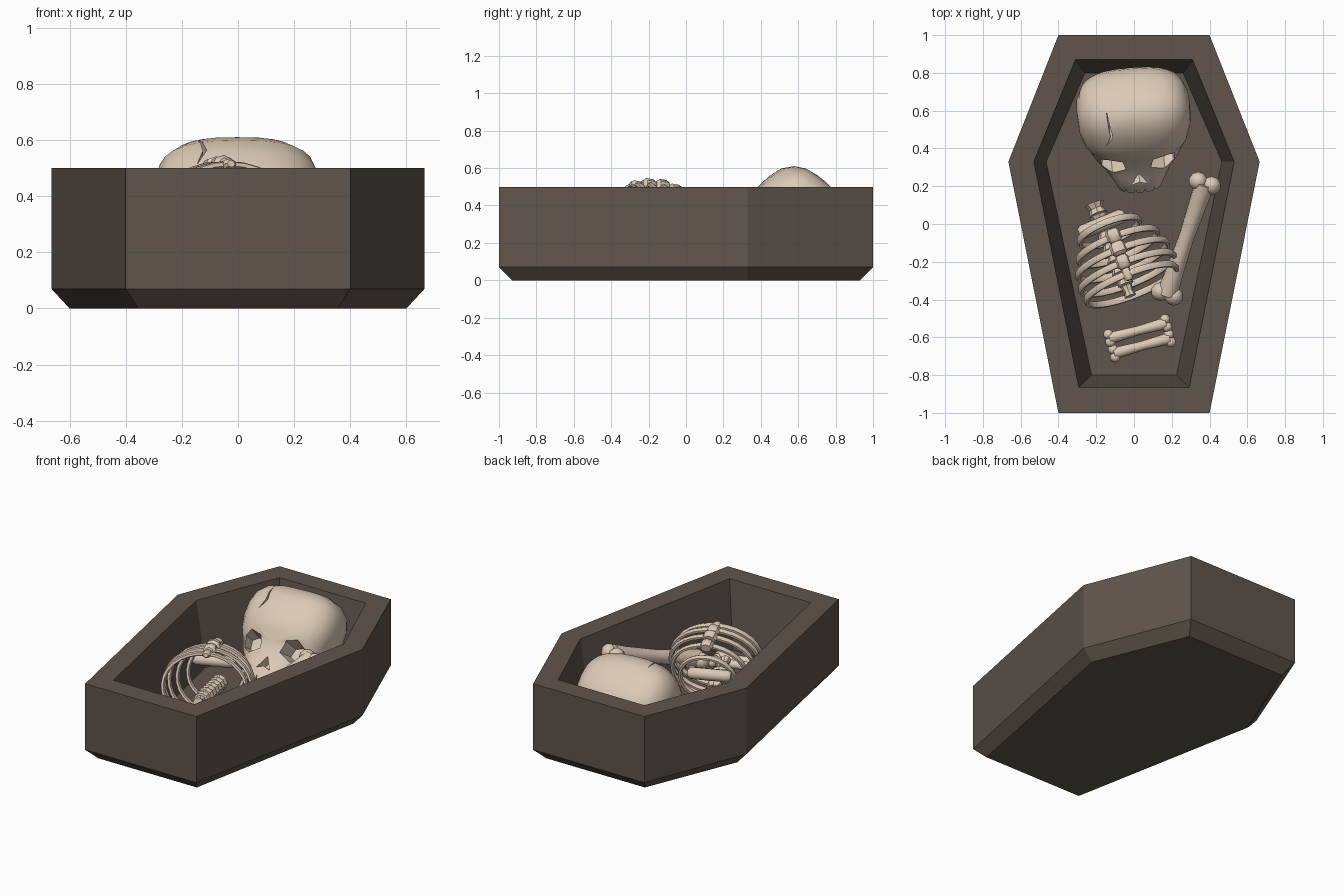
import bpy, bmesh, math
from mathutils import Vector, Matrix, Euler

if "Cube" in bpy.data.objects:
    bpy.data.objects.remove(bpy.data.objects["Cube"])


def material(name, rgb):
    m = bpy.data.materials.new(name)
    m.diffuse_color = (*rgb, 1)
    m.use_nodes = True
    m.node_tree.nodes["Principled BSDF"].inputs["Base Color"].default_value = m.diffuse_color
    return m


WOOD = material("dark wood", (0.115, 0.09, 0.072))
BONE = material("pale bone", (0.72, 0.59, 0.47))


def add_loft(bm, rings, caps=True, loop=False):
    rows = [[bm.verts.new(p) for p in r] for r in rings]
    pairs = list(zip(rows, rows[1:]))
    if loop:
        pairs.append((rows[-1], rows[0]))
    for a, b in pairs:
        n = len(a)
        for i in range(n):
            j = (i + 1) % n
            bm.faces.new((a[i], a[j], b[j], b[i]))
    if caps and not loop:
        bm.faces.new(rows[0][::-1])
        bm.faces.new(rows[-1])


def finish(bm, name, mat, smooth=None):
    bmesh.ops.recalc_face_normals(bm, faces=bm.faces)
    me = bpy.data.meshes.new(name)
    bm.to_mesh(me)
    bm.free()
    ob = bpy.data.objects.new(name, me)
    bpy.context.collection.objects.link(ob)
    me.materials.append(mat)
    if smooth:
        shade(ob, smooth)
    return ob


def shade(ob, angle):
    bpy.ops.object.select_all(action='DESELECT')
    ob.select_set(True)
    bpy.context.view_layer.objects.active = ob
    bpy.ops.object.shade_smooth_by_angle(angle=math.radians(angle))


def tube(bm, stations, n=8):
    """stations: (point, radius) along a straight line"""
    d = (stations[-1][0] - stations[0][0]).normalized()
    s = d.orthogonal().normalized()
    t = d.cross(s)
    add_loft(bm, [[p + r * (s * math.cos(2 * math.pi * i / n) + t * math.sin(2 * math.pi * i / n))
                   for i in range(n)] for p, r in stations])


# Coffin: outer shell, rim and tapered hollow lofted as one strip
def hexagon(top, shoulder, bottom, z):
    (tx, ty), sx, (bx, by) = top, shoulder, bottom
    return [Vector((x, y, z)) for x, y in
            ((tx, ty), (-tx, ty), (-sx, 0.33), (-bx, by), (bx, by), (sx, 0.33))]


bm = bmesh.new()
add_loft(bm, [hexagon((0.355, 0.93), 0.6, (0.355, -0.93), 0),
              hexagon((0.4, 1), 0.665, (0.4, -1), 0.07),
              hexagon((0.4, 1), 0.665, (0.4, -1), 0.5),
              hexagon((0.31, 0.87), 0.53, (0.292, -0.865), 0.5),
              hexagon((0.26, 0.80), 0.465, (0.225, -0.8), 0.08)])
finish(bm, "coffin", WOOD)

# Skull, built upright (face towards -y) and then tipped back
place = Matrix.Translation((0.035, 0.165, 0.2)) @ Euler((math.radians(-38.5), 0, math.radians(5))).to_matrix().to_4x4()


def skull_ring(z, hw, yf, yb, n=28, e=2.7):
    pts = []
    for i in range(n):
        c, s = math.cos(2 * math.pi * i / n), math.sin(2 * math.pi * i / n)
        pts.append(Vector((hw * math.copysign(abs(c) ** (2 / e), c),
                           (yf + yb) / 2 + (yb - yf) / 2 * math.copysign(abs(s) ** (2 / e), s), z)))
    return pts


bm = bmesh.new()
add_loft(bm, [skull_ring(*r) for r in (
    (-0.01, 0.12, 0.01, 0.17), (0.06, 0.145, 0.0, 0.2), (0.11, 0.185, 0.01, 0.34),
    (0.17, 0.235, 0.015, 0.41), (0.24, 0.265, 0.015, 0.43), (0.30, 0.285, -0.012, 0.44),
    (0.38, 0.3, -0.012, 0.45), (0.46, 0.3, 0.0, 0.45), (0.53, 0.28, 0.025, 0.43),
    (0.58, 0.235, 0.07, 0.38), (0.605, 0.17, 0.12, 0.33), (0.615, 0.08, 0.18, 0.27))])
skull = finish(bm, "skull", BONE)


def cut(name, outline, front, back, shrink):
    """Carve a tapered hole with the given x,z outline into the skull"""
    cx = sum(p[0] for p in outline) / len(outline)
    cz = sum(p[1] for p in outline) / len(outline)
    bm = bmesh.new()
    add_loft(bm, [[(cx + (x - cx) * k, y, cz + (z - cz) * k) for x, z in outline]
                  for y, k in ((front, 1), (back, shrink))])
    cutter = finish(bm, name, BONE)
    mod = skull.modifiers.new(name, 'BOOLEAN')
    mod.operation, mod.solver, mod.object = 'DIFFERENCE', 'EXACT', cutter
    bpy.context.view_layer.objects.active = skull
    bpy.ops.object.modifier_apply(modifier=name)
    bpy.data.objects.remove(cutter)


for side in (-1, 1):
    cut("eye_socket", [(side * (0.138 + x), 0.215 + z) for x, z in
                       ((-0.085, -0.03), (-0.06, 0.055), (0.02, 0.08), (0.08, 0.04),
                        (0.07, -0.05), (0.0, -0.08))], -0.04, 0.13, 0.6)
cut("nose", [(-0.05, 0.065), (0, 0.155), (0.05, 0.065), (0, 0.085)], -0.03, 0.08, 0.7)
for x in (-0.075, -0.025, 0.025, 0.075):
    cut("tooth_gap", [(x - 0.011, -0.03), (x + 0.011, -0.03), (x, 0.025)], -0.03, 0.05, 1)
# Crack in the forehead
cut("crack", [(-0.16, 0.405), (-0.12, 0.475), (-0.145, 0.60), (-0.133, 0.475)], -0.05, 0.1, 1)
skull.data.transform(place)
shade(skull, 35)

# Rib cage: rings stacked along a slanted axis
axis = Vector((0.36, -0.92, 0.2)).normalized()
side = Vector((0.92, 0.36, 0)).normalized()
up = side.cross(axis) * -1
if up.z < 0:
    up = -up


def rib_point(c, w, h, a):
    return c + side * (w * math.cos(a)) + up * (h * math.sin(a)) + axis * (-0.02 * math.sin(a))


bm = bmesh.new()
ribs = [(Vector((-0.13, -0.04, 0.28)), 0.17, 0.165), (Vector((-0.085, -0.12, 0.285)), 0.225, 0.20),
        (Vector((-0.06, -0.19, 0.295)), 0.255, 0.215), (Vector((-0.035, -0.26, 0.305)), 0.265, 0.215),
        (Vector((-0.015, -0.32, 0.315)), 0.255, 0.205)]
N = 28
for c, w, h in ribs:
    rings = []
    for i in range(N):
        a = 2 * math.pi * i / N
        rad = (side * math.cos(a) + up * math.sin(a))
        p = rib_point(c, w, h, a)
        rings.append([p + rad * (0.014 * math.cos(k * math.pi / 3)) + axis * (0.02 * math.sin(k * math.pi / 3))
                      for k in range(6)])
    add_loft(bm, rings, loop=True)
finish(bm, "ribs", BONE, 50)

# Spine: a row of waisted vertebrae along the underside
bm = bmesh.new()
for i in range(8):
    p = Vector((-0.2, 0.08, 0.14)) + axis * (0.068 * i)
    r = 0.052 if i < 6 else 0.045 - 0.012 * (i - 6)
    tube(bm, [(p - axis * 0.03, r), (p, r * 0.7), (p + axis * 0.03, r)])
finish(bm, "spine", BONE, 40)

# Breastbone along the top of the ribs, and the collar bar
bm = bmesh.new()
for (c, w, h), r in zip(ribs[1:], (0.04, 0.045, 0.04, 0.025)):
    p = rib_point(c, w, h, math.pi / 2)
    tube(bm, [(p - axis * 0.036, r * 0.8), (p - axis * 0.02, r), (p + axis * 0.02, r), (p + axis * 0.036, r * 0.6)])
for v in bm.verts:
    v.co.z = 0.5 + (v.co.z - 0.5) * 0.85
finish(bm, "breastbone", BONE, 40)
bm = bmesh.new()
a, b = Vector((-0.29, -0.05, 0.33)), Vector((-0.05, 0.05, 0.33))
tube(bm, [(a, 0.025), (a.lerp(b, 0.08), 0.038), (a.lerp(b, 0.92), 0.038), (b, 0.025)])
finish(bm, "collar_bar", BONE, 50)


# Loose long bones: flared shaft with two knuckles at each end
def long_bone(name, a, b, shaft, knob):
    a, b = Vector(a), Vector(b)
    d = (b - a).normalized()
    s = d.cross(Vector((0, 0, 1))).normalized()
    bm = bmesh.new()
    tube(bm, [(a, knob * 1.15), (a.lerp(b, 0.15), shaft * 1.1), (a.lerp(b, 0.5), shaft * 0.92),
              (a.lerp(b, 0.85), shaft * 1.1), (b, knob * 1.15)], 10)
    for e in (a, b):
        for k in (-1, 1):
            bmesh.ops.create_uvsphere(bm, u_segments=10, v_segments=6, radius=knob,
                                      matrix=Matrix.Translation(e + s * k * knob * 0.75))
    finish(bm, name, BONE, 50)


long_bone("thigh_bone", (0.375, 0.215, 0.40), (0.175, -0.37, 0.2), 0.045, 0.05)
long_bone("small_bone_upper", (-0.13, -0.605, 0.125), (0.17, -0.525, 0.125), 0.027, 0.028)
long_bone("small_bone_lower", (-0.105, -0.685, 0.12), (0.19, -0.605, 0.12), 0.027, 0.028)
